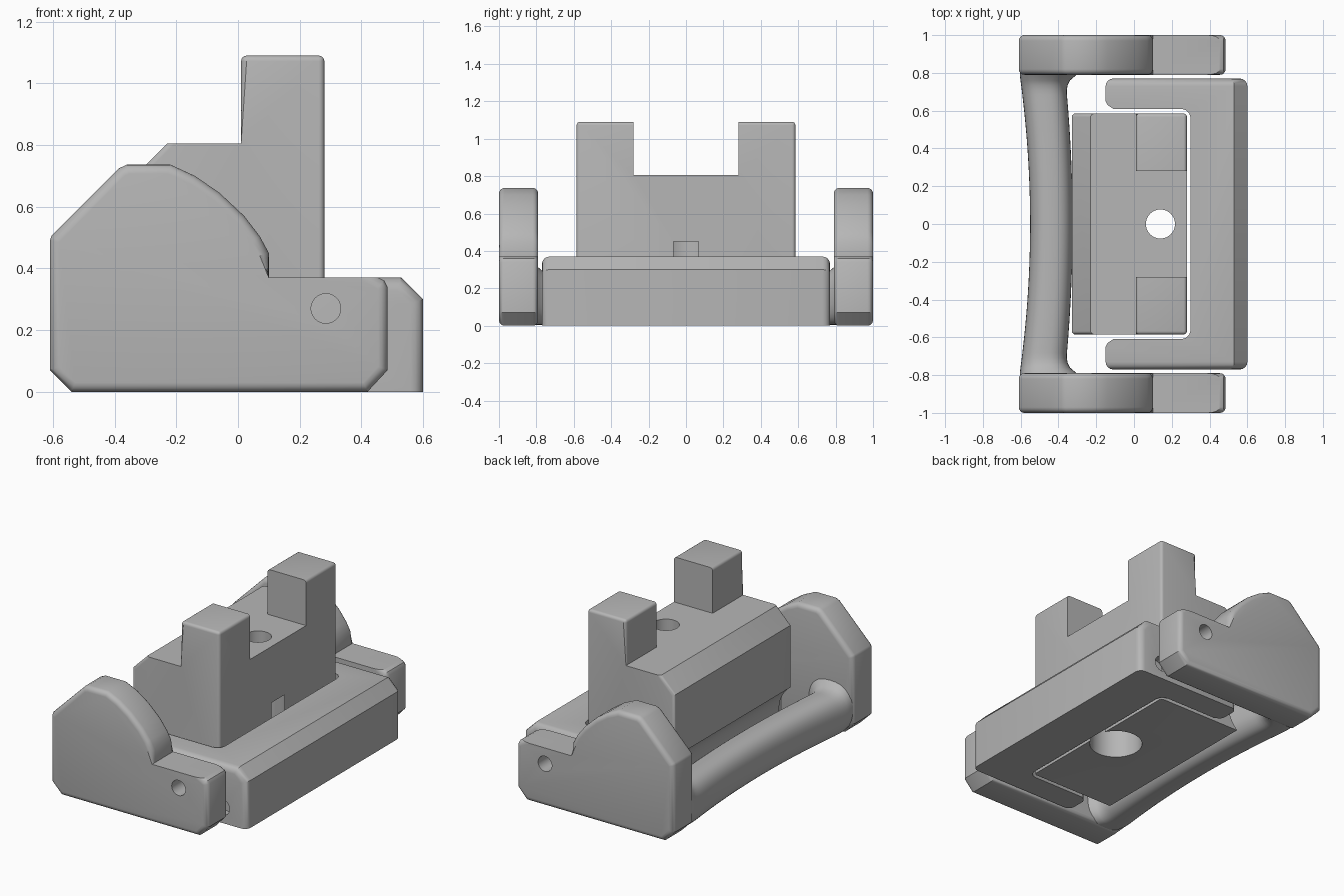
import bpy, bmesh, math
from mathutils import Vector

cube = bpy.data.objects.get("Cube")
if cube:
    bpy.data.objects.remove(cube)

grey = bpy.data.materials.new("matte_grey")
grey.use_nodes = True
colour = (0.47, 0.47, 0.47, 1)
grey.diffuse_color = colour
grey.node_tree.nodes["Principled BSDF"].inputs["Base Color"].default_value = colour


def to_object(bm, name):
    bmesh.ops.recalc_face_normals(bm, faces=bm.faces)
    mesh = bpy.data.meshes.new(name)
    bm.to_mesh(mesh)
    bm.free()
    mesh.materials.append(grey)
    ob = bpy.data.objects.new(name, mesh)
    bpy.context.collection.objects.link(ob)
    return ob


def prism(name, points, low, high, axis="y", rounded=None, radius=0.035):
    """Extrude an outline along y or z, rounding the edges that pass a test."""
    bm = bmesh.new()
    place = (lambda a, b: (a, low, b)) if axis == "y" else (lambda a, b: (a, b, low))
    face = bm.faces.new([bm.verts.new(place(a, b)) for a, b in points])
    step = Vector((0, high - low, 0)) if axis == "y" else Vector((0, 0, high - low))
    moved = bmesh.ops.extrude_face_region(bm, geom=[face])["geom"]
    bmesh.ops.translate(bm, vec=step, verts=[v for v in moved if isinstance(v, bmesh.types.BMVert)])
    bmesh.ops.recalc_face_normals(bm, faces=bm.faces)
    if rounded:
        edges = [e for e in bm.edges if rounded((e.verts[0].co + e.verts[1].co) / 2,
                                                e.verts[0].co - e.verts[1].co)]
        bmesh.ops.bevel(bm, geom=edges, offset=radius, segments=4, profile=0.5,
                        affect="EDGES", clamp_overlap=True)
    return to_object(bm, name)


def disc(x, y, r, n=40):
    return [(x + r * math.cos(2 * math.pi * i / n), y + r * math.sin(2 * math.pi * i / n))
            for i in range(n)]


def cut(ob, cutter):
    mod = ob.modifiers.new("cut", "BOOLEAN")
    mod.operation = "DIFFERENCE"
    mod.solver = "EXACT"
    mod.object = cutter
    bpy.context.view_layer.objects.active = ob
    bpy.ops.object.modifier_apply(modifier=mod.name)
    bpy.data.objects.remove(cutter)


def smooth(ob):
    bpy.ops.object.select_all(action="DESELECT")
    ob.select_set(True)
    bpy.context.view_layer.objects.active = ob
    bpy.ops.object.shade_smooth_by_angle(angle=math.radians(28))


# Side plates with a pin hole
plate = [(-0.54, 0), (0.42, 0), (0.485, 0.07), (0.485, 0.34), (0.475, 0.36), (0.455, 0.37),
         (0.1, 0.37), (0.1, 0.45), (0.07, 0.505), (0.02, 0.57), (-0.06, 0.645), (-0.14, 0.7),
         (-0.22, 0.737), (-0.36, 0.737), (-0.385, 0.725), (-0.605, 0.505), (-0.61, 0.49), (-0.61, 0.07)]


def plate_edge(mid, d):
    shoulder = 0.08 < mid.x < 0.46 and abs(mid.z - 0.37) < 0.01
    return abs(d.y) < 0.001 and not shoulder


for side, low, high in (("left", -1.0, -0.79), ("right", 0.79, 1.0)):
    label = "front_side_plate" if side == "left" else "back_side_plate"
    ob = prism(label, plate, low, high, rounded=plate_edge, radius=0.03)
    cut(ob, prism("pin_cutter", disc(0.285, 0.27, 0.048), low - 0.1, high + 0.1))
    smooth(ob)

# Curved grip bar between the plates, flaring where it meets them
bm = bmesh.new()
rings = []
count, sides = 64, 36
for i in range(count + 1):
    y = -0.81 + 1.62 * i / count
    s = min(1, abs(y) / 0.79)
    f = min(1, max(0, (abs(y) - 0.69) / 0.1))
    flare = 0.08 * (1 - math.sqrt(1 - f * f))
    outer = -0.55 - 0.055 * s ** 2
    inner = -0.325 - 0.04 * s ** 2 + flare
    top = 0.27 + 0.7 * flare
    ring = []
    for k in range(sides):
        c, n = math.cos(2 * math.pi * k / sides), math.sin(2 * math.pi * k / sides)
        px = math.copysign(abs(c) ** 0.8, c)
        pz = math.copysign(abs(n) ** 0.8, n)
        ring.append(bm.verts.new(((outer + inner) / 2 + px * (inner - outer) / 2, y,
                                  max(0.004, top / 2 + pz * top / 2))))
    rings.append(ring)
for a, b in zip(rings, rings[1:]):
    for k in range(sides):
        m = (k + 1) % sides
        bm.faces.new((a[k], a[m], b[m], b[k]))
bm.faces.new(rings[0])
bm.faces.new(rings[-1])
smooth(to_object(bm, "grip_bar"))

# U-shaped frame: chamfered bar with a rounded pocket
frame = prism("u_frame", [(-0.15, 0), (0.6, 0), (0.6, 0.3), (0.53, 0.37), (-0.15, 0.37)],
              -0.77, 0.77, rounded=lambda m, d: abs(d.y) < 0.001 and m.z > 0.01, radius=0.04)
half = [(-0.4, 0.65), (-0.15, 0.65), (-0.14, 0.63), (-0.11, 0.61), (0.25, 0.61),
        (0.275, 0.603), (0.293, 0.585), (0.3, 0.56)]
pocket = half + [(x, -y) for x, y in reversed(half)]
cut(frame, prism("pocket_cutter", pocket, -0.1, 0.6, axis="z"))
for low in (-0.9, 0.71):
    cut(frame, prism("spring_cutter", disc(0.43, 0.1, 0.05), low, low + 0.19))
smooth(frame)

# Central block: hollowed beside the grip, with two uprights
arc = [(-0.44 + 0.2 * math.cos(a), 0.15 + 0.2 * math.sin(a))
       for a in (math.radians(56 - 104 * i / 16) for i in range(17))]
body = [(0.28, 0), (0.28, 1.09), (0.01, 1.09), (0.01, 0.805), (-0.23, 0.805), (-0.328, 0.707)]
body += arc + [(-0.3, 0)]


def block_edge(mid, d):
    if abs(d.y) > 0.001:
        return mid.z > 1
    ledge = mid.x < 0 and abs(mid.z - 0.805) < 0.01
    return mid.z > 0.32 and not ledge


block = prism("central_block", body, -0.585, 0.585, rounded=block_edge)
cut(block, prism("notch_cutter", [(-0.1, 0.805), (0.5, 0.805), (0.5, 1.3), (-0.1, 1.3)], -0.28, 0.28))

# Stepped screw hole through the block
cut(block, prism("screw_cutter", disc(0.14, 0, 0.077), -0.2, 1.0, axis="z"))
cut(block, prism("head_cutter", disc(0.14, 0, 0.155, 48), -0.2, 0.45, axis="z"))
smooth(block)
